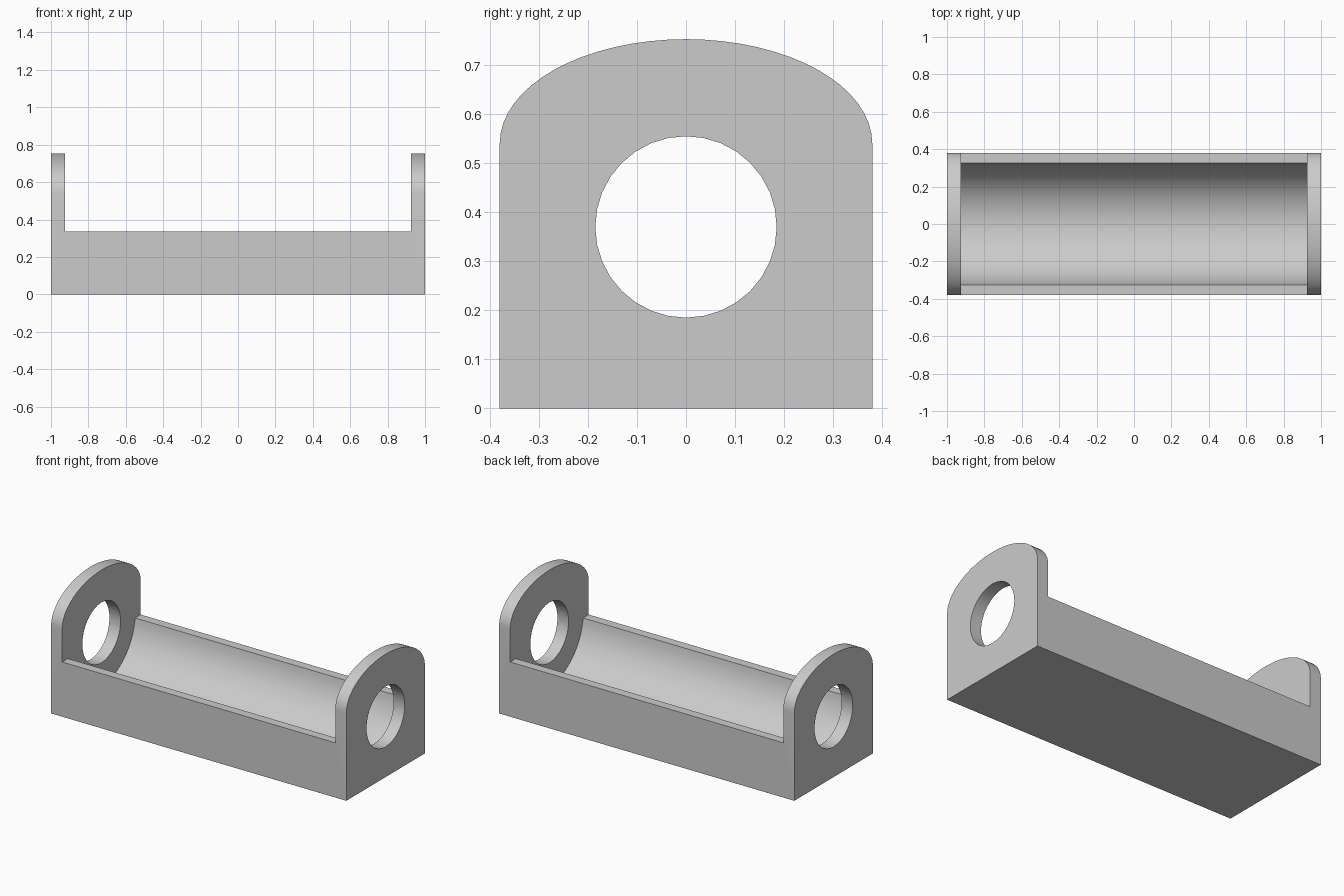
import bpy
import bmesh
from math import sin, cos, pi, radians
from mathutils import Matrix

cube = bpy.data.objects.get("Cube")
if cube:
    bpy.data.objects.remove(cube, do_unlink=True)

HALF_LENGTH, HALF_WIDTH = 1.0, 0.38
INNER = 0.925            # inner face of the end plates
SHOULDER, TOP = 0.54, 0.753
RIM = 0.335              # height of the cradle walls
AXIS = 0.37              # height of the bore and trough axis
BORE, TROUGH = 0.185, 0.327

grey = bpy.data.materials.new("light_grey")
grey.use_nodes = True
colour = (0.6, 0.6, 0.6, 1)
grey.diffuse_color = colour
grey.node_tree.nodes["Principled BSDF"].inputs["Base Color"].default_value = colour


def prism(name, profile, half):
    """Extrude a (y, z) profile along x, from -half to half."""
    bm = bmesh.new()
    face = bm.faces.new([bm.verts.new((-half, y, z)) for y, z in profile])
    new = bmesh.ops.extrude_face_region(bm, geom=[face])["geom"]
    verts = [v for v in new if isinstance(v, bmesh.types.BMVert)]
    bmesh.ops.translate(bm, verts=verts, vec=(2 * half, 0, 0))
    bmesh.ops.recalc_face_normals(bm, faces=bm.faces)
    mesh = bpy.data.meshes.new(name)
    bm.to_mesh(mesh)
    bm.free()
    mesh.materials.append(grey)
    obj = bpy.data.objects.new(name, mesh)
    bpy.context.collection.objects.link(obj)
    return obj


def arc(ry, rz, centre, sweep, steps):
    return [(ry * cos(sweep * i / steps), centre + rz * sin(sweep * i / steps))
            for i in range(steps + 1)]


# Full-length body with an elliptical crown
crown = arc(HALF_WIDTH, TOP - SHOULDER, SHOULDER, pi, 32)
body = prism("cradle_with_end_plates",
             [(-HALF_WIDTH, 0), (HALF_WIDTH, 0)] + crown, HALF_LENGTH)

# Cutters: open space over the rim, round trough, bore through both plates
cutters = [
    prism("clearance_cutter", [(-0.5, RIM), (0.5, RIM), (0.5, 1), (-0.5, 1)], INNER),
    prism("trough_cutter", arc(TROUGH, TROUGH, AXIS, 2 * pi, 64)[:-1], INNER),
    prism("bore_cutter", arc(BORE, BORE, AXIS, 2 * pi, 32)[:-1], 1.2),
]
bpy.ops.object.select_all(action="DESELECT")
body.select_set(True)
bpy.context.view_layer.objects.active = body
for cutter in cutters:
    cutter.hide_render = True
    mod = body.modifiers.new(cutter.name, "BOOLEAN")
    mod.operation = "DIFFERENCE"
    mod.solver = "EXACT"
    mod.object = cutter
    bpy.ops.object.modifier_apply(modifier=mod.name)
    bpy.data.objects.remove(cutter, do_unlink=True)

# Smooth curves, crisp edges
bpy.ops.object.shade_smooth_by_angle(angle=radians(30))
